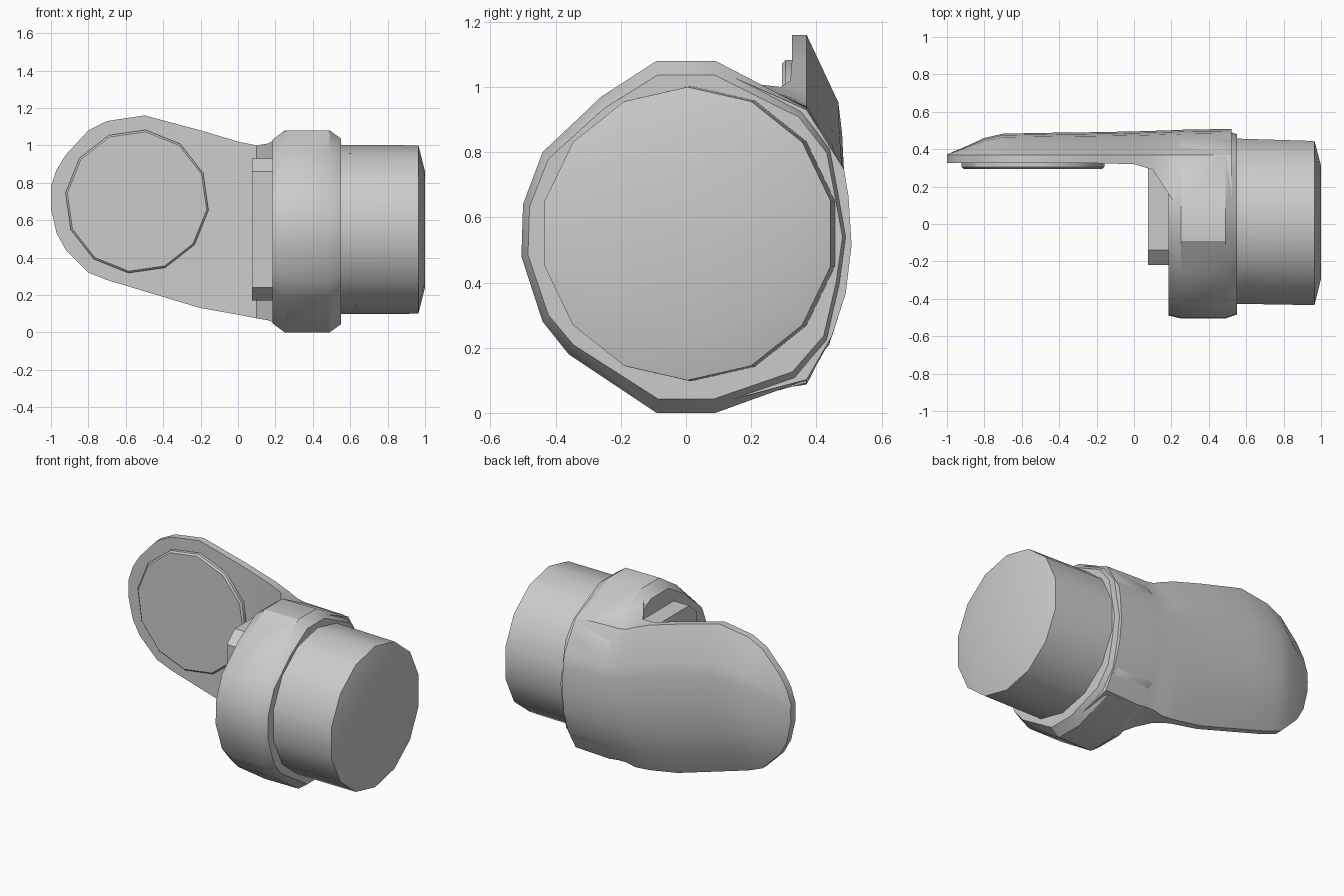
import bpy, bmesh, math

cube = bpy.data.objects.get("Cube")
if cube:
    bpy.data.objects.remove(cube, do_unlink=True)

grey = bpy.data.materials.new("plain grey")
grey.use_nodes = True
colour = (0.6, 0.6, 0.6, 1)
grey.diffuse_color = colour
grey.node_tree.nodes["Principled BSDF"].inputs["Base Color"].default_value = colour


def loft(name, sections, angle=30):
    """Skin a closed body through matching rings of points."""
    bm = bmesh.new()
    rings = [[bm.verts.new(p) for p in ring] for ring in sections]
    count = len(rings[0])
    for a, b in zip(rings, rings[1:]):
        for i in range(count):
            j = (i + 1) % count
            bm.faces.new((a[i], a[j], b[j], b[i]))
    bm.faces.new(rings[0])
    bm.faces.new(rings[-1])
    bmesh.ops.recalc_face_normals(bm, faces=bm.faces)
    mesh = bpy.data.meshes.new(name)
    bm.to_mesh(mesh)
    bm.free()
    mesh.materials.append(grey)
    obj = bpy.data.objects.new(name, mesh)
    bpy.context.collection.objects.link(obj)
    bpy.ops.object.select_all(action="DESELECT")
    obj.select_set(True)
    bpy.context.view_layer.objects.active = obj
    bpy.ops.object.shade_smooth_by_angle(angle=math.radians(angle))
    return obj


def circle(radius, sides, phase=0):
    steps = [phase + math.tau * i / sides for i in range(sides)]
    return [(radius * math.sin(t), radius * math.cos(t)) for t in steps]


# Barrel with a shallow domed end
barrel = [(0.45, 0.455, 0.015), (0.55, 0.453, 0.015),
          (0.965, 0.45, 0.005), (1.0, 0.31, 0.01)]
loft("barrel", [[(x, y + shift, z + 0.55) for y, z in circle(r, 14)]
                for x, r, shift in barrel], 40)

# Faceted collar, outline given as y and height
collar = [(-0.09, 1.08), (0.09, 1.08), (0.36, 0.94), (0.45, 0.82),
          (0.5, 0.54), (0.48, 0.39), (0.44, 0.21), (0.34, 0.09),
          (0.09, 0), (-0.09, 0), (-0.36, 0.18), (-0.44, 0.28),
          (-0.505, 0.48), (-0.5, 0.64), (-0.44, 0.8), (-0.26, 0.97)]
loft("collar", [[(x, y * sy, 0.54 + (z - 0.54) * sz) for y, z in collar]
                for x, sy, sz in [(0.185, 0.97, 0.91), (0.25, 1, 1),
                                  (0.49, 1, 1), (0.55, 0.96, 0.92)]], 28)

# Curved back arm: x, front y, back y, low z, high z, rim drop
arm = [(-1.0, 0.325, 0.372, 0.66, 0.78, 0),
       (-0.97, 0.325, 0.385, 0.53, 0.87, 0),
       (-0.92, 0.325, 0.405, 0.44, 0.95, 0),
       (-0.8, 0.325, 0.46, 0.32, 1.08, 0),
       (-0.7, 0.325, 0.483, 0.28, 1.13, 0),
       (-0.5, 0.325, 0.487, 0.22, 1.16, 0),
       (-0.2, 0.325, 0.491, 0.13, 1.08, 0),
       (0.0, 0.32, 0.495, 0.095, 1.02, 0),
       (0.1, 0.29, 0.498, 0.075, 1.0, 0.02),
       (0.16, 0.2, 0.5, 0.065, 1.01, 0.06),
       (0.22, 0.11, 0.502, 0.04, 1.04, 0.1),
       (0.28, 0.1, 0.505, 0.02, 1.06, 0.12),
       (0.52, 0.1, 0.508, 0.03, 1.05, 0.12)]


def arm_section(x, front, back, low, high, drop):
    rim = 0.37
    bulge = back - rim
    top, bottom = high - drop, low + drop * 0.6
    tall = top - bottom
    curve = [(0, 0), (0.16, 0.56), (0.32, 0.87), (0.5, 1),
             (0.68, 0.93), (0.78, 0.83), (1, 0)]
    return ([(x, front, low)]
            + [(x, rim + bulge * k, bottom + tall * t) for t, k in curve]
            + [(x, front, high)])


loft("back_arm", [arm_section(*row) for row in arm], 32)

# Raised round pad on the arm's front
loft("round_pad", [[(x - 0.54, y, z + 0.7) for x, z in circle(r, 12, 0.12)]
                   for y, r in [(0.295, 0.375), (0.305, 0.385), (0.34, 0.385)]])

# Chamfered boss on the collar's inner face
boss = [(-0.22, 0.24), (-0.22, 0.86), (-0.14, 0.93), (0.3, 0.93),
        (0.4, 0.86), (0.4, 0.24), (0.3, 0.17), (-0.14, 0.17)]
loft("inner_boss", [[(x, y, z) for y, z in boss] for x in (0.075, 0.22)])
